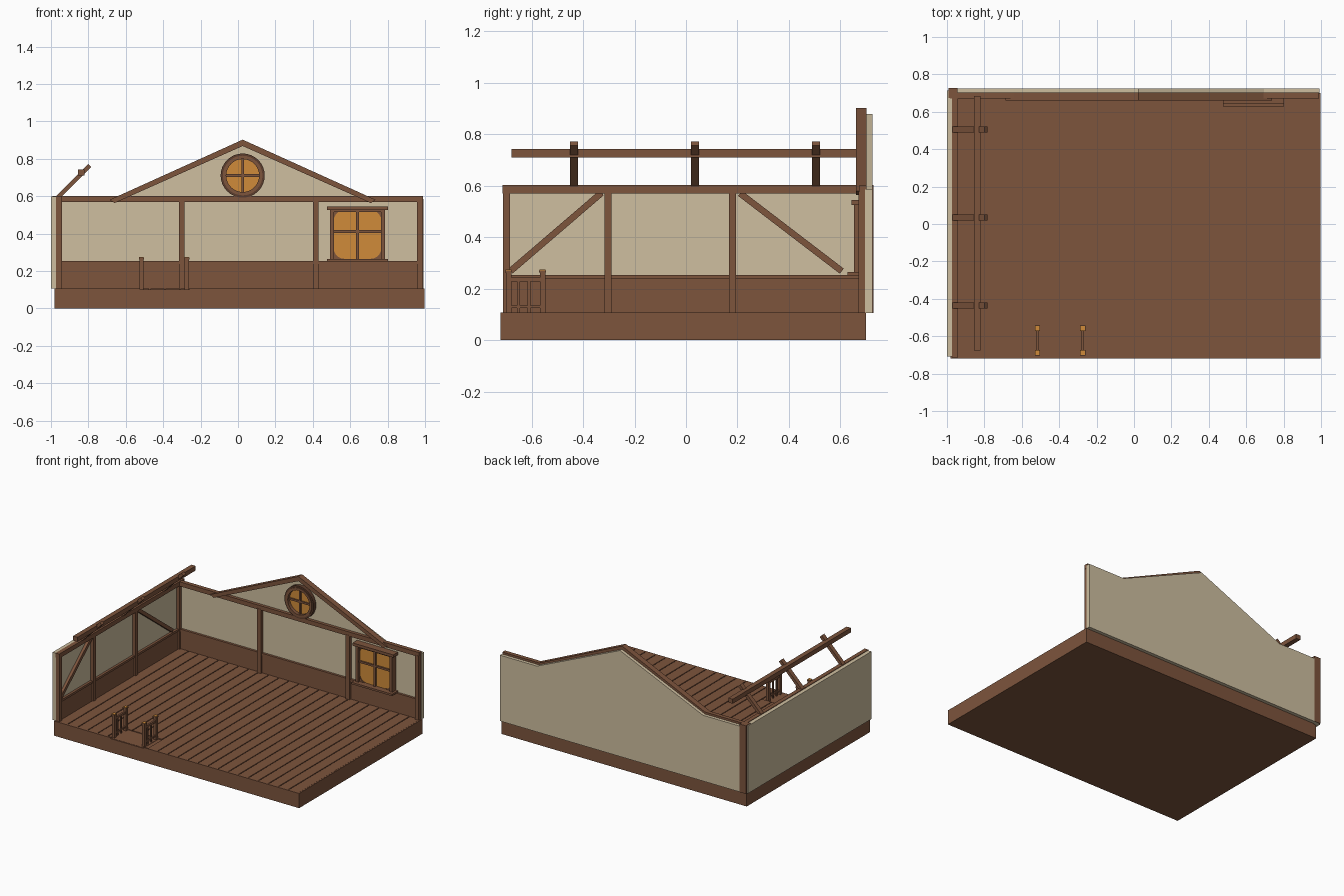
import bpy, bmesh, math
from mathutils import Vector

if "Cube" in bpy.data.objects:
    bpy.data.objects.remove(bpy.data.objects["Cube"])


def material(name, rgb):
    m = bpy.data.materials.new(name)
    m.diffuse_color = (*rgb, 1)
    m.use_nodes = True
    m.node_tree.nodes["Principled BSDF"].inputs["Base Color"].default_value = m.diffuse_color
    return m


WOOD = material("brown wood", (0.205, 0.089, 0.046))
DARK = material("dark wood", (0.105, 0.045, 0.025))
PLASTER = material("cream plaster", (0.62, 0.52, 0.35))
AMBER = material("amber", (0.63, 0.26, 0.042))


def finish(bm, name, mat):
    bmesh.ops.recalc_face_normals(bm, faces=bm.faces)
    me = bpy.data.meshes.new(name)
    bm.to_mesh(me)
    bm.free()
    me.materials.append(mat)
    ob = bpy.data.objects.new(name, me)
    bpy.context.collection.objects.link(ob)
    return ob


def prism(name, points, lo, hi, mat=WOOD, axis='y'):
    """Extrude an outline along y (points are x,z) or along x (points are y,z)."""
    bm = bmesh.new()
    place = (lambda a, b, t: (a, t, b)) if axis == 'y' else (lambda a, b, t: (t, a, b))
    f = bm.faces.new([bm.verts.new(place(a, b, lo)) for a, b in points])
    ext = bmesh.ops.extrude_face_region(bm, geom=[f])
    moved = [v for v in ext['geom'] if isinstance(v, bmesh.types.BMVert)]
    bmesh.ops.translate(bm, verts=moved, vec=Vector(place(0, 0, hi - lo)))
    return finish(bm, name, mat)


def box(name, x0, x1, y0, y1, z0, z1, mat=WOOD):
    return prism(name, [(x0, z0), (x1, z0), (x1, z1), (x0, z1)], y0, y1, mat)


def beam(name, p, q, width, lo, hi, axis='y', mat=WOOD):
    """Sloped bar from p to q."""
    p, q = Vector(p), Vector(q)
    d = (q - p).normalized()
    n = Vector((-d.y, d.x)) * width / 2
    return prism(name, [p - n, q - n, q + n, p + n], lo, hi, mat, axis)


def ring(name, cx, cz, r_in, r_out, lo, hi, mat, n=32):
    """Round frame facing the front."""
    bm = bmesh.new()
    loops = []
    for r, y in ((r_in, lo), (r_out, lo), (r_out, hi), (r_in, hi)):
        loops.append([bm.verts.new((cx + r * math.cos(2 * math.pi * i / n), y,
                                    cz + r * math.sin(2 * math.pi * i / n))) for i in range(n)])
    for k in range(4):
        a, b = loops[k], loops[(k + 1) % 4]
        for i in range(n):
            j = (i + 1) % n
            bm.faces.new((a[i], a[j], b[j], b[i]))
    return finish(bm, name, mat)


# Base and floor planks, with the planks cut short at the entrance landing
FLOOR = 0.107
box("base", -0.98, 0.997, -0.72, 0.70, 0, 0.10)
box("entrance_landing", -0.525, -0.26, -0.715, -0.545, 0.099, 0.102)
edges = [-0.955] + [-0.877 + 0.081 * i for i in range(23)] + [0.99]
for a, b in zip(edges, edges[1:]):
    cut = a > -0.57 and b < -0.22
    box("floor_plank", a + 0.003, b - 0.003, -0.545 if cut else -0.71, 0.69, 0.099, FLOOR)
box("floor_front_edge_left", -0.98, -0.525, -0.72, -0.708, 0.099, FLOOR)
box("floor_front_edge_right", -0.26, 0.997, -0.72, -0.708, 0.099, FLOOR)
box("floor_side_edge", 0.988, 0.997, -0.72, 0.70, 0.099, FLOOR)

# Plaster walls
CX = 0.025
prism("back_plaster", [(-0.985, 0.105), (0.993, 0.105), (0.993, 0.585), (CX + 0.67, 0.585),
                       (CX, 0.878), (CX - 0.67, 0.585), (-0.985, 0.585)], 0.695, 0.725, PLASTER)
box("left_plaster", -1.0, -0.968, -0.708, 0.715, 0.105, 0.598, PLASTER)

# Wainscot panels and rails
box("back_wainscot", -0.96, 0.985, 0.685, 0.70, 0.10, 0.237)
box("back_wainscot_rail", -0.96, 0.985, 0.678, 0.70, 0.237, 0.253)
box("left_wainscot", -0.972, -0.957, -0.705, 0.69, 0.10, 0.237)
box("left_wainscot_rail", -0.972, -0.95, -0.705, 0.69, 0.237, 0.253)

# Timber frame
box("corner_post", -0.993, -0.943, 0.673, 0.728, 0.105, 0.602)
for x in (-0.3, 0.415, 0.973):
    box("back_post", x - 0.015, x + 0.015, 0.67, 0.70, 0.10, 0.575)
box("back_top_beam", -0.985, 0.99, 0.672, 0.702, 0.568, 0.6)
for y in (-0.697, -0.303, 0.181):
    box("left_post", -0.972, -0.942, y - 0.014, y + 0.014, 0.10, 0.575)
box("left_top_beam", -0.972, -0.942, -0.713, 0.675, 0.57, 0.602)
beam("left_brace_front", (-0.682, 0.268), (-0.328, 0.572), 0.025, -0.97, -0.948, 'x')
beam("left_brace_back", (0.21, 0.57), (0.605, 0.268), 0.025, -0.97, -0.948, 'x')

# Gable rafters
for s in (-1, 1):
    prism("gable_rafter", [(CX + s * 0.712, 0.58), (CX, 0.902), (CX, 0.868), (CX + s * 0.685, 0.563)],
          0.66, 0.702)

# Round gable window
CZ = 0.71
ring("round_window_outer_frame", CX, CZ, 0.105, 0.118, 0.668, 0.70, DARK)
ring("round_window_inner_frame", CX, CZ, 0.088, 0.106, 0.662, 0.70, WOOD)
prism("round_window_glass", [(CX + 0.095 * math.cos(math.pi * i / 16), CZ + 0.095 * math.sin(math.pi * i / 16))
                             for i in range(32)], 0.687, 0.694, AMBER)
box("round_window_upright", CX - 0.007, CX + 0.007, 0.676, 0.69, CZ - 0.09, CZ + 0.09)
box("round_window_crossbar", CX - 0.09, CX + 0.09, 0.677, 0.69, CZ - 0.007, CZ + 0.007)

# Square window
WX, WZ = 0.639, 0.395
box("window_glass", 0.505, 0.772, 0.672, 0.679, 0.26, 0.53, AMBER)
for s in (-1, 1):
    e = WX + s * 0.137
    box("window_jamb", e - 0.011, e + 0.011, 0.652, 0.70, 0.255, 0.53)
    for t in (-1, 1):
        # Curved corner bracket
        cx, cz, r = WX + s * 0.127, WZ + t * 0.13, 0.055
        arc = [(cx - s * r * (1 - math.sin(a)), cz - t * r * (1 - math.cos(a)))
               for a in [math.pi / 2 * k / 5 for k in range(6)]]
        prism("window_corner_bracket", [(cx, cz)] + arc[::-1], 0.666, 0.674, WOOD)
box("window_head", 0.505, 0.772, 0.655, 0.70, 0.515, 0.53)
box("window_upright", WX - 0.007, WX + 0.007, 0.66, 0.68, 0.26, 0.53)
box("window_crossbar", 0.505, 0.772, 0.661, 0.68, 0.404, 0.418)
box("window_lintel", 0.475, 0.803, 0.642, 0.70, 0.525, 0.545)
box("window_sill", 0.475, 0.803, 0.628, 0.70, 0.25, 0.264)

# Open roof rafters on the left wall with a long purlin
for y in (-0.435, 0.035, 0.505):
    beam("roof_strut", (-0.962, 0.594), (-0.792, 0.764), 0.022, y - 0.016, y + 0.016)
box("roof_purlin", -0.856, -0.821, -0.677, 0.685, 0.71, 0.743)

# Entrance railings
for x in (-0.516, -0.274):
    for y in (-0.689, -0.557):
        box("railing_post", x - 0.011, x + 0.011, y - 0.011, y + 0.011, 0.10, 0.265)
        box("railing_cap", x - 0.014, x + 0.014, y - 0.014, y + 0.014, 0.262, 0.271)
        box("railing_cap_plate", x - 0.012, x + 0.012, y - 0.012, y + 0.012, 0.271, 0.274, AMBER)
    for y in (-0.65, -0.61):
        box("railing_baluster", x - 0.005, x + 0.005, y - 0.006, y + 0.006, 0.10, 0.235)
    box("railing_top", x - 0.007, x + 0.007, -0.689, -0.557, 0.228, 0.243)
    box("railing_bottom", x - 0.006, x + 0.006, -0.689, -0.557, 0.125, 0.135)
